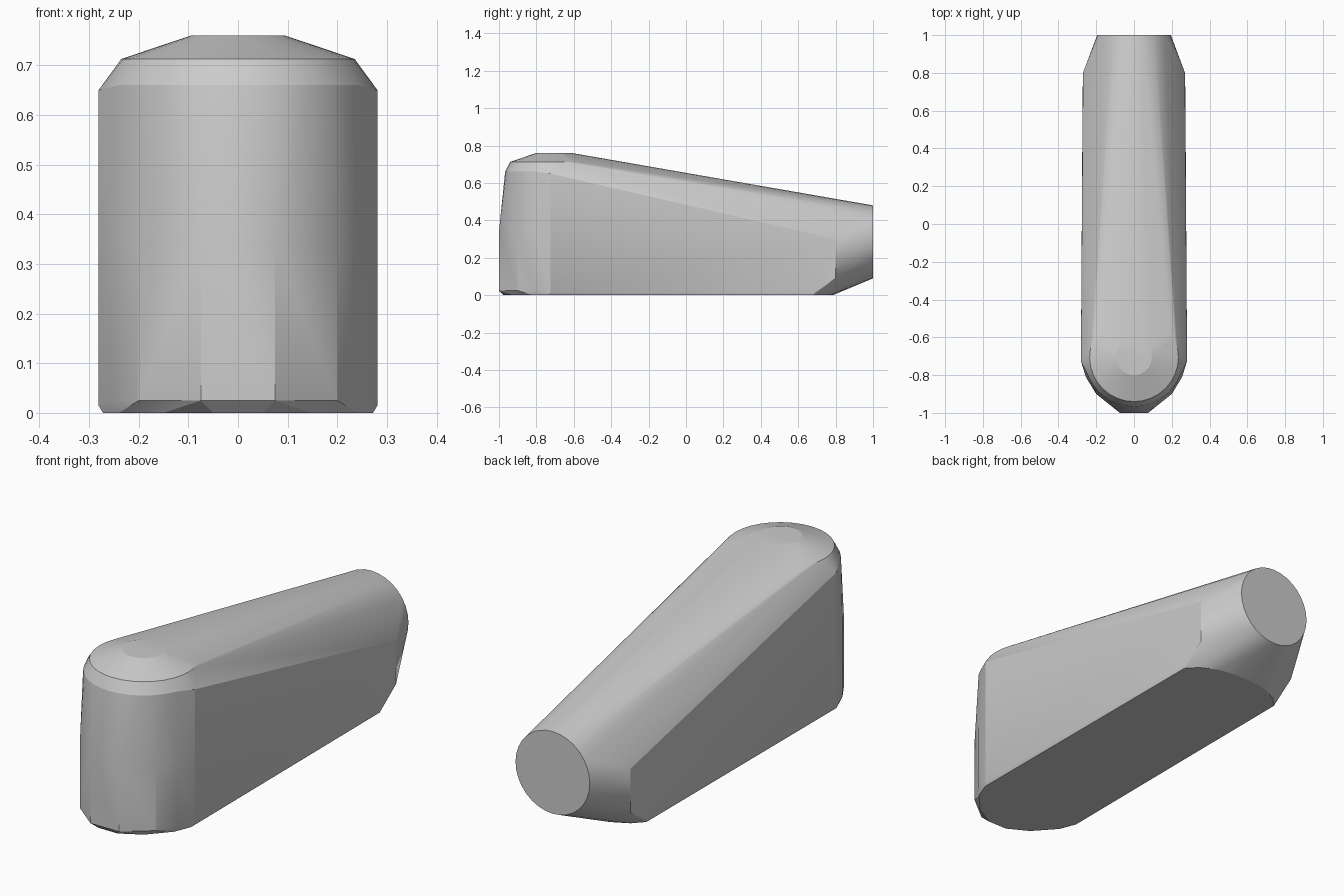
import bpy
import bmesh
from math import cos, sin, pi, radians

cube = bpy.data.objects.get("Cube")
if cube:
    bpy.data.objects.remove(cube, do_unlink=True)

# Plain grey
grey = bpy.data.materials.new("plain grey")
grey.use_nodes = True
colour = (0.6, 0.6, 0.6, 1)
grey.diffuse_color = colour
grey.node_tree.nodes["Principled BSDF"].inputs["Base Color"].default_value = colour


def flat_ring(radius, y, z, count=32):
    """Level circle around the tall front end."""
    return [(radius * cos(2 * pi * i / count), y + radius * sin(2 * pi * i / count), z)
            for i in range(count)]


def mirrored(points):
    return [(s * x, y, z) for x, y, z in points for s in (1, -1)]


points = []
# Domed top of the tall end: small flat disc, shoulder and rim
points += flat_ring(0.095, -0.705, 0.76)
points += flat_ring(0.235, -0.705, 0.713)
points += [p for p in flat_ring(0.262, -0.705, 0.66) if p[1] < -0.71]
# Round flat end at the back
points += [(0.195 * cos(2 * pi * i / 32), 1, 0.285 + 0.195 * sin(2 * pi * i / 32))
           for i in range(32)]
# Tall side corners and lower back corners
points += mirrored([(0.281, -0.725, 0.65), (0.281, -0.725, 0.015),
                    (0.27, 0.8, 0.3), (0.27, 0.8, 0.09), (0.272, 0.69, 0.015)])
# Rounded front wall with a narrow flat nose
points += mirrored([(x, y, z) for z in (0.025, 0.34)
                    for x, y in ((0.075, -1), (0.2, -0.9), (0.255, -0.81))])
# Flat base outline with rounded ends
points += mirrored([(0.272, -0.74, 0), (0.24, -0.82, 0), (0.15, -0.92, 0),
                    (0.05, -0.975, 0), (0.268, 0.68, 0), (0.22, 0.73, 0),
                    (0.14, 0.77, 0), (0.05, 0.785, 0)])

# Skin the sections into one tapered solid
bm = bmesh.new()
for p in points:
    bm.verts.new(p)
hull = bmesh.ops.convex_hull(bm, input=bm.verts)
loose = {g for g in hull["geom_interior"] + hull["geom_unused"]
         if isinstance(g, bmesh.types.BMVert)}
bmesh.ops.delete(bm, geom=list(loose), context='VERTS')
bmesh.ops.dissolve_limit(bm, angle_limit=radians(0.5), verts=bm.verts, edges=bm.edges)
bmesh.ops.recalc_face_normals(bm, faces=bm.faces)

mesh = bpy.data.meshes.new("tapered_body")
bm.to_mesh(mesh)
bm.free()
mesh.materials.append(grey)
body = bpy.data.objects.new("tapered_body", mesh)
bpy.context.collection.objects.link(body)

# Smooth the rounded walls, keep the crisp edges
bpy.ops.object.select_all(action='DESELECT')
body.select_set(True)
bpy.context.view_layer.objects.active = body
bpy.ops.object.shade_smooth_by_angle(angle=radians(17))
